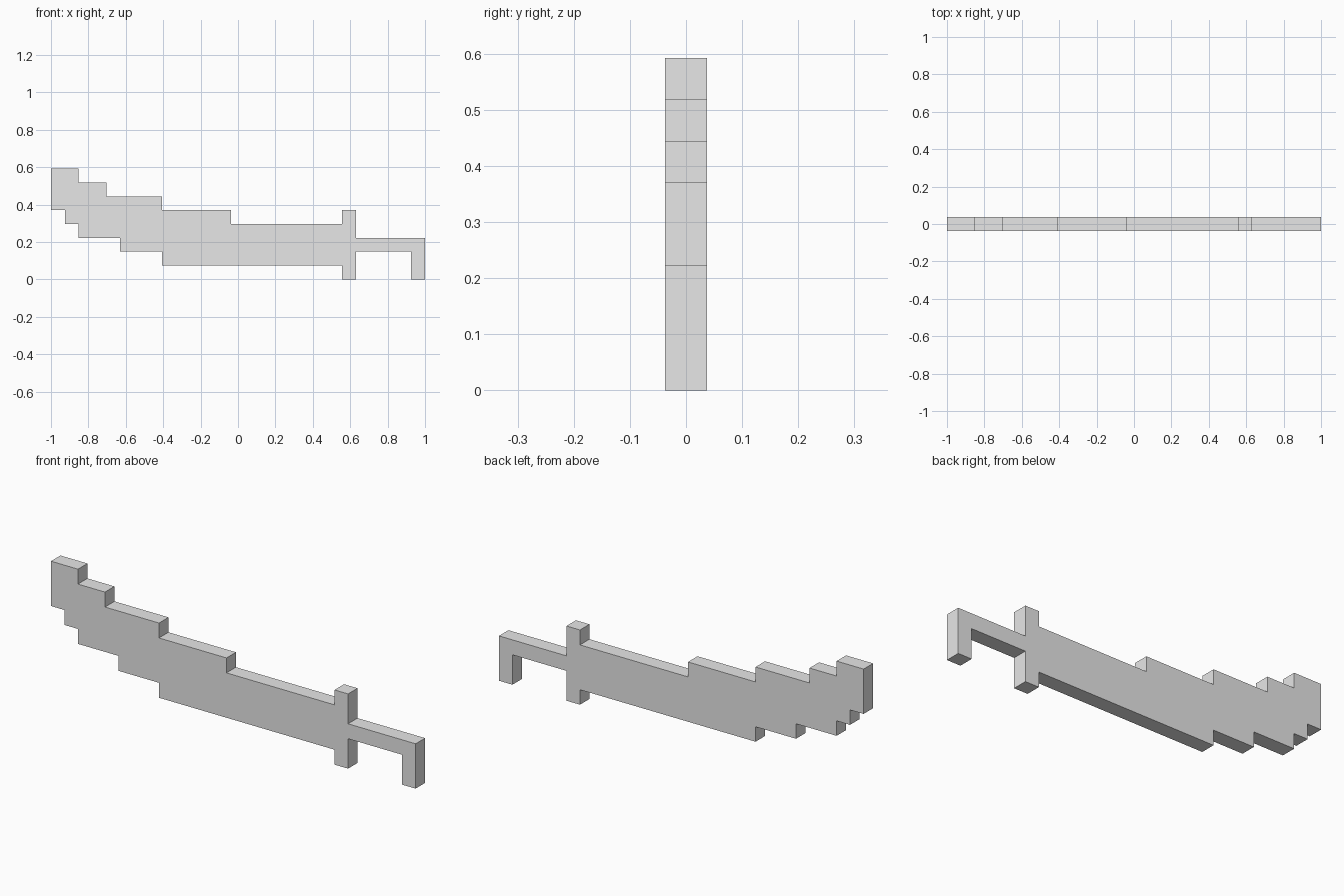
import bpy
import bmesh

cube = bpy.data.objects.get("Cube")
if cube:
    bpy.data.objects.remove(cube, do_unlink=True)

UNIT = 2 / 27          # one pixel step of the blocky design
LENGTH = 27

# Each step is (start column, height in units)
TOP_STEPS = [(0, 8), (2, 7), (4, 6), (8, 5), (13, 4), (21, 5), (22, 3)]
BOTTOM_STEPS = [(0, 5), (1, 4), (2, 3), (5, 2), (8, 1), (21, 0), (22, 2), (26, 0)]


def staircase(steps):
    """Corner points of a stepped line, from left to right."""
    ends = [start for start, _ in steps[1:]] + [LENGTH]
    return [(x, height) for (start, height), end in zip(steps, ends) for x in (start, end)]


def extruded_outline(name, outline, depth, material):
    """Plate with the given outline, centred on y = 0."""
    bm = bmesh.new()
    corners = [bm.verts.new(((x - LENGTH / 2) * UNIT, -depth / 2, z * UNIT)) for x, z in outline]
    front = bm.faces.new(corners)
    back = bmesh.ops.extrude_face_region(bm, geom=[front], use_keep_orig=True)
    moved = [v for v in back["geom"] if isinstance(v, bmesh.types.BMVert)]
    bmesh.ops.translate(bm, verts=moved, vec=(0, depth, 0))
    bmesh.ops.recalc_face_normals(bm, faces=bm.faces)
    mesh = bpy.data.meshes.new(name)
    bm.to_mesh(mesh)
    bm.free()
    mesh.materials.append(material)
    obj = bpy.data.objects.new(name, mesh)
    bpy.context.collection.objects.link(obj)
    return obj


# Plain grey for the whole sword
grey = bpy.data.materials.new("plain grey")
grey.use_nodes = True
colour = (0.8, 0.8, 0.8, 1)
grey.diffuse_color = colour
grey.node_tree.nodes["Principled BSDF"].inputs["Base Color"].default_value = colour

# Curved blade, crossguard and hooked grip as one continuous stepped plate
outline = staircase(BOTTOM_STEPS) + staircase(TOP_STEPS)[::-1]
extruded_outline("curved_sword", outline, UNIT, grey)
